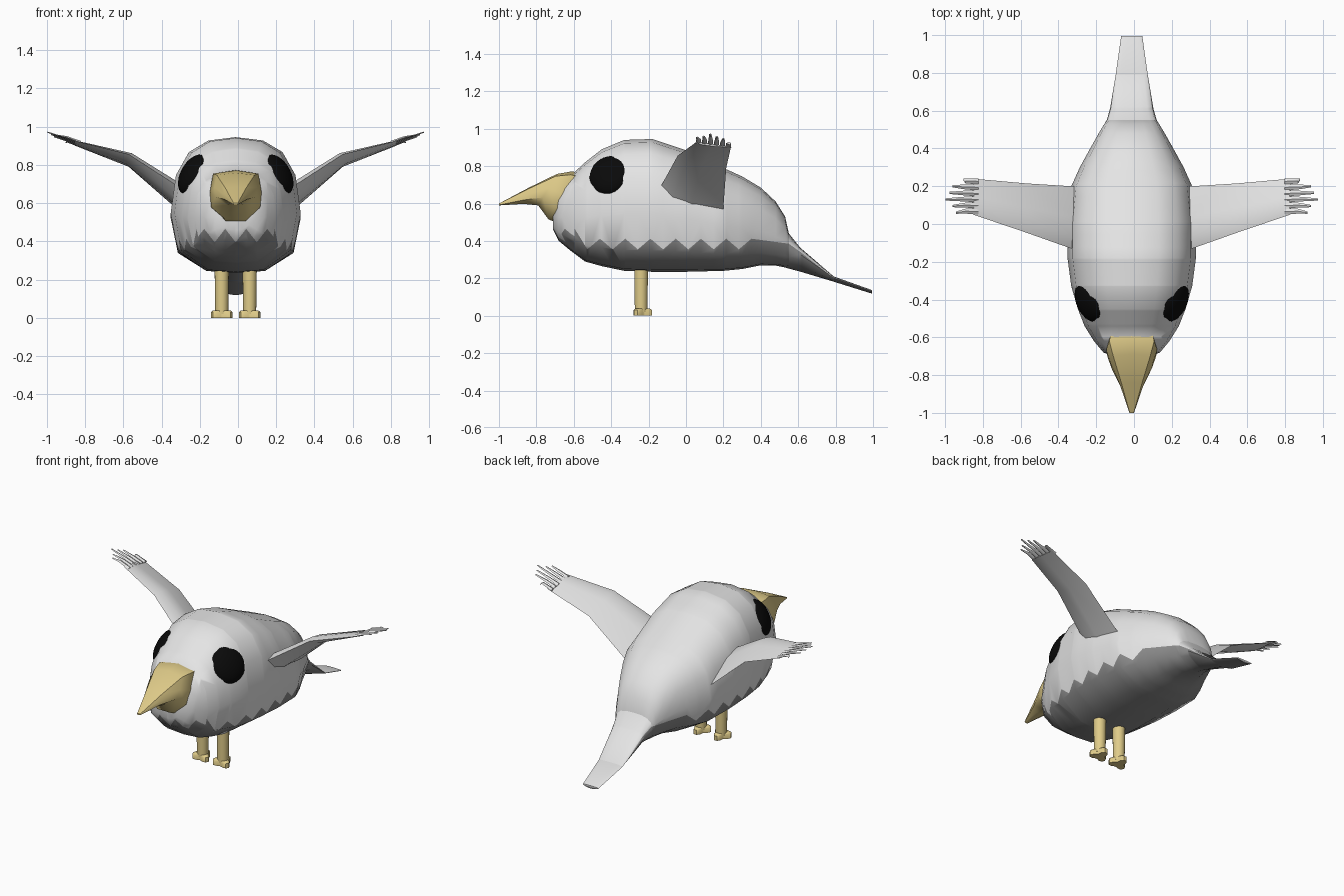
import bpy, bmesh, math
from mathutils import Vector

if "Cube" in bpy.data.objects:
    bpy.data.objects.remove(bpy.data.objects["Cube"])

CX = -0.012  # the bird's own centre line


def material(name, r, g, b):
    m = bpy.data.materials.new(name)
    m.use_nodes = True
    m.diffuse_color = (r, g, b, 1)
    bsdf = m.node_tree.nodes["Principled BSDF"]
    bsdf.inputs["Base Color"].default_value = (r, g, b, 1)
    bsdf.inputs["Roughness"].default_value = 0.8
    return m


WHITE = material("white_plumage", 0.78, 0.78, 0.78)
GREY = material("grey_belly", 0.26, 0.26, 0.26)
YELLOW = material("yellow_beak", 0.74, 0.6, 0.25)
BLACK = material("black_eye", 0.003, 0.003, 0.003)


def finish(name, bm, mats, angle=50):
    bmesh.ops.recalc_face_normals(bm, faces=bm.faces[:])
    mesh = bpy.data.meshes.new(name)
    bm.to_mesh(mesh)
    bm.free()
    for m in mats:
        mesh.materials.append(m)
    mesh.shade_smooth()
    mesh.set_sharp_from_angle(angle=math.radians(angle))
    obj = bpy.data.objects.new(name, mesh)
    bpy.context.collection.objects.link(obj)
    return obj


def loft(bm, rings):
    """Skin a series of equal closed rings and cap both ends."""
    loops = [[bm.verts.new(p) for p in ring] for ring in rings]
    n = len(loops[0])
    for a, b in zip(loops, loops[1:]):
        for i in range(n):
            j = (i + 1) % n
            bm.faces.new((a[i], a[j], b[j], b[i]))
    bm.faces.new(loops[0])
    bm.faces.new(loops[-1])


# Body and tail: y, half width, bottom, top, power that lifts the widest line
SECTIONS = [
    (-0.71, 0.08, 0.46, 0.62, 1), (-0.68, 0.15, 0.4, 0.69, 1),
    (-0.62, 0.2, 0.35, 0.745, 1), (-0.54, 0.25, 0.29, 0.82, 1),
    (-0.45, 0.285, 0.265, 0.89, 1), (-0.33, 0.32, 0.24, 0.94, 1),
    (-0.18, 0.34, 0.235, 0.945, 1), (0, 0.34, 0.235, 0.885, 1),
    (0.2, 0.32, 0.24, 0.79, 1), (0.3, 0.275, 0.25, 0.745, 1),
    (0.4, 0.22, 0.27, 0.685, 1), (0.48, 0.175, 0.268, 0.61, 0.95),
    (0.53, 0.145, 0.258, 0.53, 0.8), (0.55, 0.132, 0.252, 0.44, 0.6),
    (0.61, 0.115, 0.236, 0.365, 0.4), (0.79, 0.085, 0.182, 0.21, 0.4),
    (0.995, 0.056, 0.118, 0.137, 0.4),
]
PROFILE = [(0, 0), (0.45, 0.015), (0.89, 0.16), (1, 0.44),
           (0.92, 0.72), (0.72, 0.89), (0.42, 0.975), (0, 1)]
PROFILE += [(-x, t) for x, t in PROFILE[-2:0:-1]]

body = bmesh.new()
loft(body, [[(CX + x * w, y, zb + t ** p * (zt - zb)) for x, t in PROFILE]
            for y, w, zb, zt, p in SECTIONS])

# Zigzag edge of the belly: along y at the sides, along x on the breast
FRONT = -0.595
side_hem = [(FRONT, 0.465)]
side_hem += [(FRONT + 0.0675 * k, 0.355 if k % 2 else 0.412) for k in range(1, 15)]
side_hem += [(0.55, 0.385), (0.62, 0.335), (0.79, 0.2), (1.0, 0.128)]
front_hem = [(CX + 0.055 * k, 0.465 if k % 2 else 0.395) for k in range(-6, 7)]


def cut(bm, faces, point, normal):
    geom = set(faces)
    for f in faces:
        geom.update(f.edges)
        geom.update(f.verts)
    bmesh.ops.bisect_plane(bm, geom=list(geom), plane_co=point, plane_no=normal)


def cut_hem(bm, hem, axis, chosen):
    across = Vector((1, 0, 0)) if axis == 0 else Vector((0, 1, 0))
    for u, z in hem:
        cut(bm, [f for f in bm.faces if chosen(f)], across * u, across)
    for (u0, z0), (u1, z1) in zip(hem, hem[1:]):
        strip = [f for f in bm.faces if chosen(f)
                 and u0 < f.calc_center_median()[axis] < u1]
        slope = across * (z0 - z1) + Vector((0, 0, u1 - u0))
        cut(bm, strip, across * u0 + Vector((0, 0, z0)), slope.normalized())


def height(hem, u):
    for (u0, z0), (u1, z1) in zip(hem, hem[1:]):
        if u0 <= u <= u1:
            return z0 + (z1 - z0) * (u - u0) / (u1 - u0)
    return hem[-1][1]


def on_breast(f):
    return f.calc_center_median().y < FRONT


cut(body, body.faces[:], (0, FRONT, 0), (0, 1, 0))
cut_hem(body, side_hem, 1, lambda f: not on_breast(f))
cut_hem(body, front_hem, 0, on_breast)
for f in body.faces:
    c = f.calc_center_median()
    edge = height(front_hem, c.x) if on_breast(f) else height(side_hem, c.y)
    f.material_index = int(c.z < edge)
finish("body", body, [WHITE, GREY])

# Beak: tilted rings given by top point, bottom point and half width
beak = bmesh.new()
rings = []
for yt, zt, yb, zb, w in [(-0.57, 0.765, -0.695, 0.5, 0.125), (-0.61, 0.772, -0.735, 0.515, 0.135),
                          (-0.69, 0.758, -0.79, 0.59, 0.112), (-0.84, 0.685, -0.87, 0.598, 0.062),
                          (-1.0, 0.6, -1.0, 0.59, 0.012)]:
    ring = []
    for x, t in [(-0.4, 0), (0.4, 0), (0.95, 0.25), (1, 0.55), (0.88, 0.93),
                 (0, 1), (-0.88, 0.93), (-1, 0.55), (-0.95, 0.25)]:
        ring.append((CX + x * w, yb + (yt - yb) * t, zb + (zt - zb) * t))
    rings.append(ring)
loft(beak, rings)
finish("beak", beak, [YELLOW])


def add_wing(side, name):
    """Swept wing with a fan of feather tips."""
    wing = bmesh.new()
    rings = []
    for x, y0, z0, y1, z1, thick in [(0.2, -0.18, 0.6, 0.2, 0.5, 0.07),
                                     (0.32, -0.13, 0.7, 0.2, 0.58, 0.055),
                                     (0.56, -0.045, 0.855, 0.215, 0.79, 0.035),
                                     (0.84, 0.05, 0.925, 0.24, 0.9, 0.012)]:
        ring = []
        for t, h in [(0, 0), (0.2, 0.9), (0.5, 1), (1, 0), (0.5, -0.8), (0.2, -0.8)]:
            ring.append((CX + side * (x - h * thick * 0.5), y0 + (y1 - y0) * t,
                         z0 + (z1 - z0) * t + h * thick * 0.6))
        rings.append(ring)
    loft(wing, rings)
    for k, reach in enumerate([0.93, 0.95, 0.985, 0.965, 0.95, 0.89]):
        y = 0.066 + 0.032 * k
        z = 0.923 - 0.004 * k
        rings = []
        for x, yy, zz, r in [(0.81, y, z - 0.006, 0.016), (0.88, y + 0.002, z + 0.02, 0.013),
                             (reach, y + 0.003 * (k - 2), z + 0.45 * (reach - 0.86), 0.006)]:
            rings.append([(CX + side * x, yy + r * a, zz + 0.5 * r * b)
                          for a, b in [(-1, 0), (0, 1), (1, 0), (0, -1)]])
        loft(wing, rings)
    finish(name, wing, [WHITE])


def add_eye(side, name):
    eye = bmesh.new()
    bmesh.ops.create_uvsphere(eye, u_segments=24, v_segments=12, radius=1)
    aim = Vector((side * 0.8, -0.35, 0.45)).to_track_quat("Z", "Y")
    for v in eye.verts:
        v.co = aim @ Vector((v.co.x * 0.115, v.co.y * 0.115, v.co.z * 0.055))
        v.co += Vector((CX + side * 0.222, -0.41, 0.75))
    finish(name, eye, [BLACK])


def add_leg(side, name):
    """Straight leg on a flat three-toed foot."""
    leg = bmesh.new()
    x, y, n = CX + side * 0.073, -0.24, 18

    def disc(z, radius, lobe):
        return [(x + (radius + lobe * math.cos(3 * a + math.pi / 2)) * math.cos(a),
                 y + (radius + lobe * math.cos(3 * a + math.pi / 2)) * math.sin(a), z)
                for a in (2 * math.pi * i / n for i in range(n))]

    loft(leg, [disc(0.02, 0.034, 0), disc(0.3, 0.038, 0)])
    loft(leg, [disc(0, 0.046, 0.016), disc(0.03, 0.046, 0.016), disc(0.038, 0.038, 0.012)])
    finish(name, leg, [YELLOW])


for side, word in ((1, "left"), (-1, "right")):
    add_wing(side, word + "_wing")
    add_eye(side, word + "_eye")
    add_leg(side, word + "_leg")
